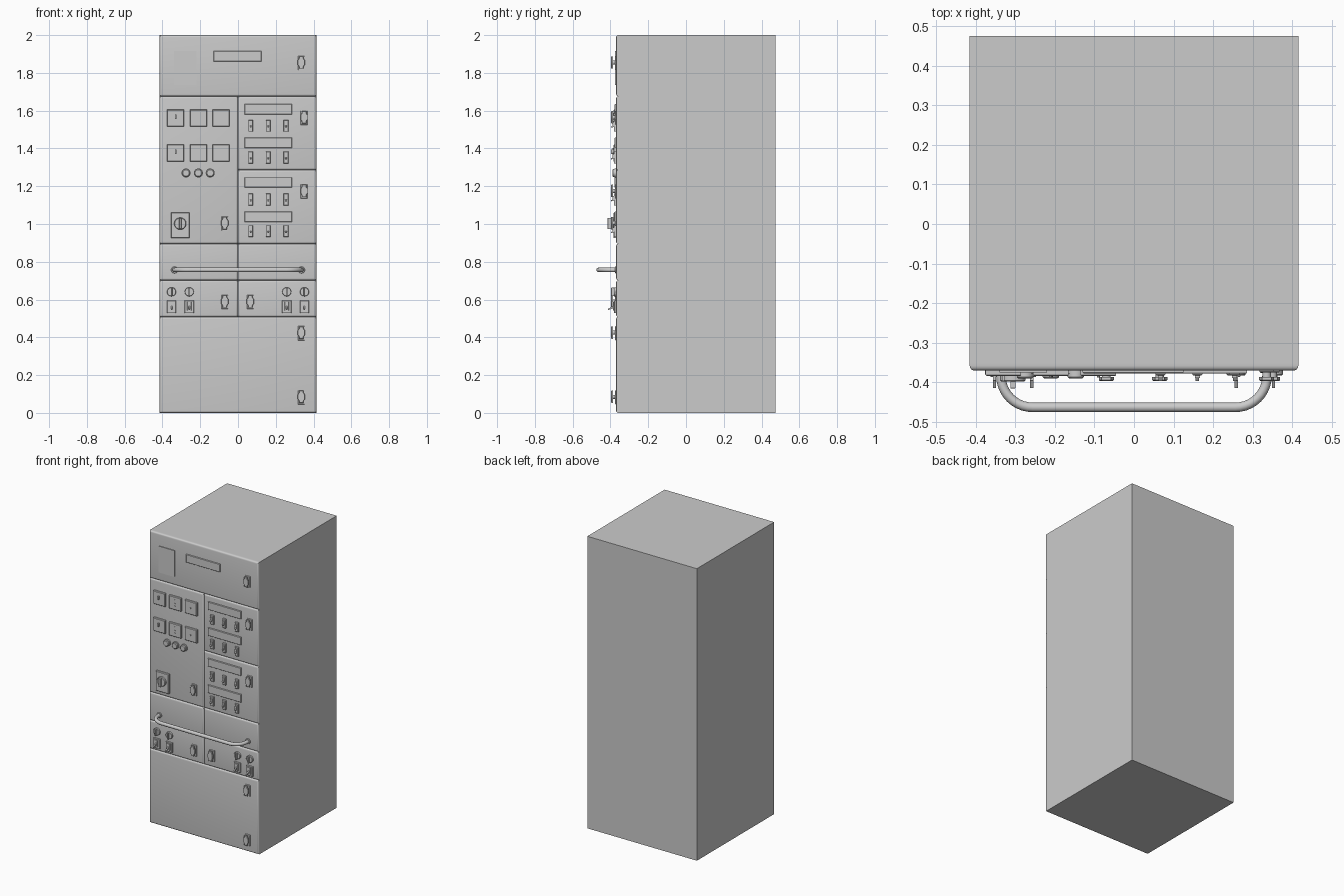
import bpy, bmesh, math
from mathutils import Vector

if "Cube" in bpy.data.objects:
    bpy.data.objects.remove(bpy.data.objects["Cube"])

FRONT = -0.37


def finish(name, bm):
    bmesh.ops.recalc_face_normals(bm, faces=bm.faces[:])
    me = bpy.data.meshes.new(name)
    bm.to_mesh(me)
    bm.free()
    ob = bpy.data.objects.new(name, me)
    bpy.context.collection.objects.link(ob)
    bpy.ops.object.select_all(action='DESELECT')
    bpy.context.view_layer.objects.active = ob
    ob.select_set(True)
    bpy.ops.object.shade_smooth_by_angle(angle=math.radians(35))
    return ob


def prism(name, pts, y0, y1, bevel=0.0, seg=1):
    """Extrude an x,z outline from y0 (front) to y1, bevelling the front rim."""
    bm = bmesh.new()
    a = [bm.verts.new((x, y0, z)) for x, z in pts]
    b = [bm.verts.new((x, y1, z)) for x, z in pts]
    rim = bm.faces.new(a)
    bm.faces.new(b[::-1])
    n = len(pts)
    for i in range(n):
        j = (i + 1) % n
        bm.faces.new((a[i], b[i], b[j], a[j]))
    if bevel:
        bmesh.ops.recalc_face_normals(bm, faces=bm.faces[:])
        bmesh.ops.bevel(bm, geom=list(rim.edges), offset=bevel, segments=seg,
                        profile=0.5, affect='EDGES')
    return finish(name, bm)


def slab(name, x0, x1, z0, z1, y0, y1=FRONT + 0.001, bevel=0.0, seg=1):
    return prism(name, [(x0, z0), (x1, z0), (x1, z1), (x0, z1)], y0, y1, bevel, seg)


def block(name, x, z, w, h, y0, y1=FRONT + 0.001, bevel=0.0):
    return slab(name, x - w / 2, x + w / 2, z - h / 2, z + h / 2, y0, y1, bevel)


def disc(name, x, z, r, y0, y1=FRONT + 0.001, bevel=0.0, n=24):
    pts = [(x + r * math.cos(2 * math.pi * i / n), z + r * math.sin(2 * math.pi * i / n))
           for i in range(n)]
    return prism(name, pts, y0, y1, bevel)


def lever(name, x, z, w, length, reach):
    """Wedge lever pointing out and down from the panel (profile in y,z)."""
    bm = bmesh.new()
    prof = [(FRONT, z + 0.010), (reach, z - length + 0.006),
            (reach, z - length), (FRONT, z - 0.008)]
    s = [[bm.verts.new((x + d * w / 2, y, zz)) for y, zz in prof] for d in (-1, 1)]
    bm.faces.new(s[0])
    bm.faces.new(s[1][::-1])
    for i in range(4):
        j = (i + 1) % 4
        bm.faces.new((s[0][i], s[0][j], s[1][j], s[1][i]))
    return finish(name, bm)


# cabinet body
slab("cabinet_body", -0.415, 0.415, 0, 2, -0.35, 0.475)

# front panels with rounded front edges
for name, x0, x1, z0, z1 in [
        ("top_panel", -0.415, 0.415, 1.676, 2.0),
        ("meter_door", -0.415, 0, 0.895, 1.676),
        ("upper_breaker_door", 0, 0.415, 1.286, 1.676),
        ("lower_breaker_door", 0, 0.415, 0.895, 1.286),
        ("left_rail_panel", -0.415, 0, 0.702, 0.895),
        ("right_rail_panel", 0, 0.415, 0.702, 0.895),
        ("left_switch_drawer", -0.415, 0, 0.508, 0.702),
        ("right_switch_drawer", 0, 0.415, 0.508, 0.702),
        ("bottom_door", -0.415, 0.415, 0, 0.508)]:
    slab(name, x0, x1, z0, z1, FRONT, -0.35, 0.012, 4)

# plates on the top panel
slab("square_plate", -0.34, -0.22, 1.735, 1.915, -0.375)
slab("name_plate", -0.13, 0.125, 1.86, 1.915, -0.377, bevel=0.002)

# door latches: base plate, stem and waisted wing handle
for x, z in [(0.335, 1.855), (0.35, 1.565), (0.35, 1.175), (-0.07, 1.005),
             (-0.07, 0.59), (0.065, 0.59), (0.335, 0.425), (0.335, 0.085)]:
    block("latch_base", x, z - 0.003, 0.036, 0.075, -0.375, bevel=0.002)
    disc("latch_stem", x, z, 0.011, -0.388, n=16)
    half = [(0.012, -0.033), (0.012, -0.022), (0.019, -0.012), (0.019, 0.012),
            (0.012, 0.022), (0.012, 0.033)]
    wing = half + [(-a, b) for a, b in half[::-1]]
    prism("latch_handle", [(x + a, z + b) for a, b in wing], -0.396, -0.386, 0.002)

# square meters with small needles and pins
for z in (1.56, 1.375):
    for i, x in enumerate((-0.33, -0.21, -0.09)):
        block("meter_frame", x, z, 0.09, 0.09, -0.384, bevel=0.003)
        if i == 0:
            block("meter_needle", x, z + 0.008, 0.007, 0.024, -0.396, -0.38)
        else:
            for dx, dz in ([(0, 0), (-0.001, 0.024), (0.001, -0.018)] if i == 1 else [(0, 0)]):
                disc("meter_pin", x + dx, z + dz, 0.004, -0.388, -0.38, n=10)

# indicator lamps
for x in (-0.275, -0.21, -0.147):
    disc("lamp_ring", x, 1.27, 0.024, -0.378)
    disc("lamp_lens", x, 1.27, 0.021, -0.390, bevel=0.004)

# main rotary switch
slab("main_switch_plate", -0.355, -0.257, 0.925, 1.06, -0.384, bevel=0.003)
disc("main_switch_dial", -0.306, 1.002, 0.032, -0.398, bevel=0.003, n=32)
block("main_switch_grip", -0.306, 1.002, 0.013, 0.058, -0.416, bevel=0.002)

# breaker rows: label strip above three toggles
for zl, zb in ((1.608, 1.52), (1.43, 1.352), (1.22, 1.13), (1.038, 0.962)):
    block("label_strip", 0.16, zl, 0.25, 0.054, -0.378, bevel=0.002)
    for x in (0.067, 0.16, 0.254):
        block("breaker_frame", x, zb, 0.025, 0.062, -0.382, bevel=0.002)
        block("breaker_rocker", x, zb + 0.008, 0.013, 0.022, -0.389)
        lever("breaker_lever", x, zb + 0.004, 0.009, 0.014, -0.396)

# drawer switches: small dial above a toggle, mirrored
for s in (-1, 1):
    for d in (0.258, 0.352):
        x = s * d
        disc("small_dial", x, 0.641, 0.024, -0.382, bevel=0.002)
        block("small_dial_grip", x, 0.641, 0.008, 0.044, -0.396, bevel=0.001)
        block("toggle_frame", x, 0.561, 0.048, 0.066, -0.380, bevel=0.002)
        block("toggle_insert", x, 0.564, 0.022, 0.046, -0.386, bevel=0.001)
        lever("toggle_lever", x, 0.566, 0.008, 0.022, -0.414)

# grab rail: bent tube with end flanges
R, X, Y, Z = 0.08, 0.336, -0.463, 0.757
right = [(X, FRONT + 0.002)]
for i in range(11):
    a = math.pi / 2 * i / 10
    right.append((X - R + R * math.cos(a), Y + R - R * math.sin(a)))
path = right + [(-x, y) for x, y in right[::-1]]
cu = bpy.data.curves.new("grab_rail", 'CURVE')
cu.dimensions = '3D'
cu.bevel_depth = 0.012
cu.bevel_resolution = 4
sp = cu.splines.new('POLY')
sp.points.add(len(path) - 1)
for p, (x, y) in zip(sp.points, path):
    p.co = (x, y, Z, 1)
rail = bpy.data.objects.new("grab_rail", cu)
bpy.context.collection.objects.link(rail)
bpy.ops.object.select_all(action='DESELECT')
bpy.context.view_layer.objects.active = rail
rail.select_set(True)
bpy.ops.object.convert(target='MESH')
bpy.ops.object.shade_smooth_by_angle(angle=math.radians(40))
for s in (-1, 1):
    disc("rail_flange", s * X, Z, 0.018, -0.376, bevel=0.002)
